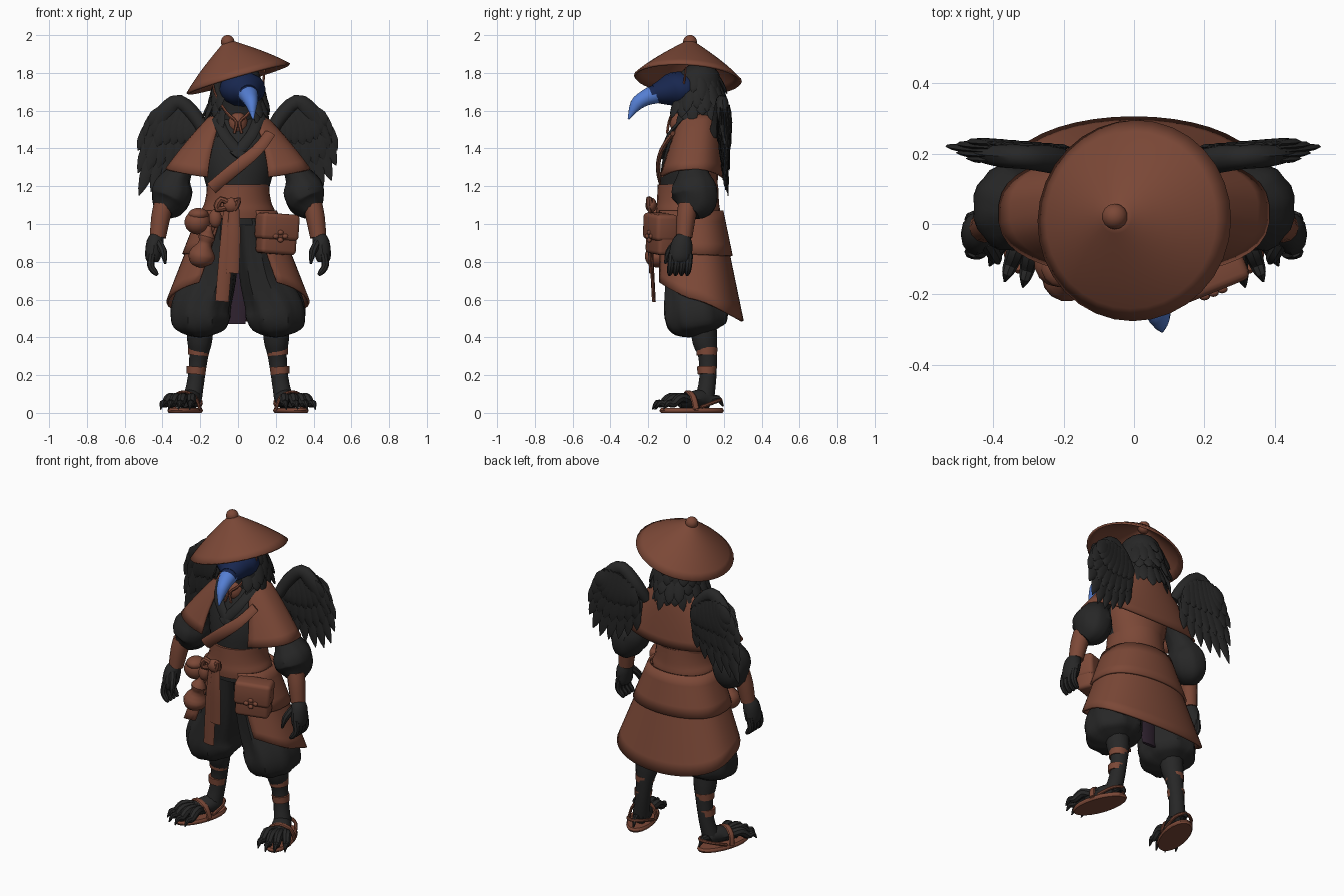
import bpy, bmesh, math, random
from math import sin, cos, pi, radians
from mathutils import Vector, Matrix

random.seed(4)
if "Cube" in bpy.data.objects:
    bpy.data.objects.remove(bpy.data.objects["Cube"])


def material(name, rgb):
    m = bpy.data.materials.new(name)
    m.use_nodes = True
    m.diffuse_color = (*rgb, 1)
    bsdf = m.node_tree.nodes["Principled BSDF"]
    bsdf.inputs["Base Color"].default_value = (*rgb, 1)
    bsdf.inputs["Roughness"].default_value = 0.8
    return m


BROWN = material("brown cloth", (0.2, 0.065, 0.038))
BLACK = material("black feather", (0.02, 0.02, 0.02))
NAVY = material("navy face", (0.009, 0.02, 0.078))
BLUE = material("blue beak", (0.09, 0.21, 0.65))
PLUM = material("plum lining", (0.03, 0.017, 0.03))
parts = []


def finish(name, bm, mats, rule=None):
    bmesh.ops.recalc_face_normals(bm, faces=bm.faces)
    if rule:
        for f in bm.faces:
            f.material_index = rule(f)
    me = bpy.data.meshes.new(name)
    bm.to_mesh(me)
    bm.free()
    ob = bpy.data.objects.new(name, me)
    bpy.context.collection.objects.link(ob)
    for m in mats if isinstance(mats, list) else [mats]:
        me.materials.append(m)
    parts.append(ob)
    return ob


def tube(name, pts, mat, n=12, ref=(1, 0, 0), flute=0, rule=None, bm=None, smooth=3):
    """Smooth path of (x, y, z, radius[, second radius]) skinned with ellipses."""
    own, bm = bm is None, bm or bmesh.new()
    p = [Vector(q if len(q) == 5 else (*q, q[3])) for q in pts]
    path = []
    for i in range(len(p) - 1):
        a, b, c, d = p[max(i - 1, 0)], p[i], p[i + 1], p[min(i + 2, len(p) - 1)]
        for s in range(smooth):
            t = s / smooth
            path.append(b + (c - a) * t / 2 + (a * 2 - b * 5 + c * 4 - d) * t * t / 2
                        + (b * 3 - a - c * 3 + d) * t ** 3 / 2)
    path.append(p[-1])
    rings = []
    for i, q in enumerate(path):
        tan = (path[min(i + 1, len(path) - 1)] - path[max(i - 1, 0)])
        tan = Vector(tan[:3]).normalized()
        side = Vector(ref)
        side = (side - tan * side.dot(tan)).normalized()
        up = tan.cross(side)
        ring = []
        for k in range(n):
            t = 2 * pi * k / n
            f = 1 + flute * cos(8 * t + i * 0.25)
            ring.append(bm.verts.new(Vector(q[:3]) + (side * cos(t) * max(q[3], 0.002)
                                                      + up * sin(t) * max(q[4], 0.002)) * f))
        rings.append(ring)
    for r, s in zip(rings, rings[1:]):
        for k in range(n):
            bm.faces.new((r[k], r[(k + 1) % n], s[(k + 1) % n], s[k]))
    bm.faces.new(rings[0])
    bm.faces.new(rings[-1])
    return finish(name, bm, mat, rule) if own else None


def sheet(name, fn, nu, nv, mat, thick):
    """Thin cloth from a function of u and v in 0..1."""
    bm = bmesh.new()
    g = [[bm.verts.new(fn(i / nu, j / nv)) for j in range(nv + 1)] for i in range(nu + 1)]
    for i in range(nu):
        for j in range(nv):
            bm.faces.new((g[i][j], g[i + 1][j], g[i + 1][j + 1], g[i][j + 1]))
    bmesh.ops.remove_doubles(bm, verts=bm.verts, dist=0.0005)
    ob = finish(name, bm, mat)
    mod = ob.modifiers.new("thickness", "SOLIDIFY")
    mod.thickness, mod.offset = thick, 0
    return ob


def ball(name, loc, size, mat):
    bm = bmesh.new()
    bmesh.ops.create_uvsphere(bm, u_segments=14, v_segments=9, radius=1)
    bmesh.ops.transform(bm, verts=bm.verts, matrix=Matrix.Translation(loc) @ Matrix.Diagonal((*size, 1)))
    return finish(name, bm, mat)


def box(name, loc, size, mat, turn):
    bm = bmesh.new()
    bmesh.ops.create_cube(bm, size=1)
    bmesh.ops.scale(bm, verts=bm.verts, vec=size)
    bmesh.ops.bevel(bm, geom=bm.edges[:], offset=0.022, segments=3, affect="EDGES", profile=0.5)
    ob = finish(name, bm, mat)
    ob.location, ob.rotation_euler = loc, turn
    return ob


def feather(bm, root, tip, width, ref=(1, 0, 0)):
    a, b = Vector(root), Vector(tip)
    tube("", [(*a.lerp(b, t), width * w, 0.009 * w + 0.002)
              for t, w in ((0, 0.5), (0.4, 1), (0.8, 0.8), (1, 0.05))], None, 6, ref, bm=bm, smooth=2)


def boxy(c):
    """Cosine pushed outwards, for flatter fronts and backs."""
    return math.copysign(abs(c) ** 0.75, c)


# Straw hat, tilted to one side
tilt = Vector((-0.29, 0.06, 1)).to_track_quat("Z", "Y")
base = Vector((0, 0.01, 1.775))


def hat_point(u, v):
    r, t = 0.01 + 0.272 * v, 2 * pi * u
    z = 0.2 * (1 - v) + 0.006 * sin(pi * v) - 0.008 * v ** 6
    return base + tilt @ Vector((r * cos(t), r * sin(t), z))


sheet("hat", hat_point, 32, 8, BROWN, 0.012)
ball("hat_knob", base + tilt @ Vector((0, 0, 0.197)), (0.037, 0.037, 0.037), BROWN)

# Head, face mask, beak and ruff
tube("head", [(0, 0.06, 1.5, .1), (0, 0.06, 1.6, .11), (0.01, 0.06, 1.7, .115, .125),
              (0, 0.06, 1.79, .11, .115), (-.01, 0.05, 1.84, .05)], BLACK, 16)
tube("face", [(0.0, 0.06, 1.715, .09, .07), (0.02, -0.01, 1.715, .122, .09), (0.03, -0.07, 1.712, .115, .09),
              (0.045, -0.12, 1.7, .082, .07), (0.055, -0.17, 1.69, .05, .048)], NAVY, 16)
tube("beak", [(0.045, -0.12, 1.69, .045, .045), (0.055, -0.17, 1.685, .052, .05), (0.063, -0.22, 1.665, .043, .042),
              (0.072, -0.265, 1.63, .031, .034), (0.08, -0.305, 1.555, .004)],
     [BLUE, NAVY], 14, rule=lambda f: int(f.calc_center_median().y > -0.2 and f.normal.z > 0.2))
bm = bmesh.new()
for row, (z, r) in enumerate(((1.8, .1), (1.74, .12), (1.68, .13), (1.61, .12))):
    for k in range(15):
        t = radians(-48 + 276 * (k + 0.5 * (row % 2)) / 14.5)
        drop = random.uniform(0.1, 0.15)
        out = r + random.uniform(0.03, 0.06)
        feather(bm, (r * cos(t), .06 + r * sin(t), z), (out * cos(t), .06 + out * sin(t), z - drop),
                0.032, (-sin(t), cos(t), 0))
finish("neck_feathers", bm, BLACK)
ball("throat", (0, -0.01, 1.53), (0.055, 0.075, 0.07), BROWN)
for s in (1, -1):
    tube("chin_cord", [(s * .14, 0, 1.83, .006), (s * .125, -.02, 1.7, .006), (s * .06, -.07, 1.59, .008),
                       (s * .01, -.09, 1.54, .008), (s * .02, -.1, 1.48, .008)], BROWN, 6)

# Torso with brown back, chest strap and crossed collar
tube("torso", [(0, .02, 1.0, .18, .15), (0, .015, 1.15, .16, .15), (0, .02, 1.3, .19, .15),
               (0, .04, 1.45, .18, .125), (0, .06, 1.57, .1, .08)], [BLACK, BROWN], 24,
     rule=lambda f: int(f.normal.y > 0.1))
tube("chest_strap", [(.17, -.07, 1.48, .03, .012), (.1, -.13, 1.39, .032, .012), (-.02, -.148, 1.29, .034, .012),
                     (-.14, -.125, 1.19, .034, .012)], BROWN, 8)
for s in (1, -1):
    tube("collar", [(s * .11, -.01, 1.56, .03, .012), (s * .07, -.09, 1.47, .03, .012),
                    (s * -.02, -.128, 1.36, .03, .012)], BLACK, 8)


# Shoulder cape, open at the front
def cape_point(u, v):
    t = (2 * u - 1) * radians(144 + 11 * v)
    drop = 1.59 - v * (0.325 + 0.025 * cos(2 * t))
    return (sin(t) * (.115 + .265 * v ** .85), .065 - .035 * v + boxy(cos(t)) * (.085 + .09 * v ** .7), drop)


sheet("cape", cape_point, 36, 7, BROWN, 0.014)

# Waist sash
tube("waist_sash", [(0, .01, 1.03, .195, .168), (0, .01, 1.07, .195, .17), (0, .01, 1.11, .178, .165),
                    (0, .01, 1.16, .168, .162), (0, .01, 1.21, .165, .16)], BROWN, 24)


# Coat skirt in two tiers, low at the back and open at the front
def skirt(top, hem, puff):
    def point(u, v):
        t = (2 * u - 1) * radians(152 - 10 * v)
        z = top + v * (hem(1 - cos(t)) - top)
        w = (1.06 - z) / 0.58
        return (sin(t) * (.19 + .228 * w + puff), .02 + .035 * w + boxy(cos(t)) * (.16 + .085 * w + puff), z)
    return point


sheet("skirt_lower", skirt(1.04, lambda d: .485 + .115 * d, 0), 36, 8, BROWN, 0.014)
sheet("skirt_upper", skirt(1.07, lambda d: .83 + .01 * d, .013), 36, 4, BROWN, 0.014)
tube("lining", [(-.01, .1, .85, .05, .01), (-.01, .11, .65, .06, .01), (-.01, .12, .47, .05, .01)], PLUM, 8)

# Wing outlines differ, the right one hanging lower at its tip
inner = [(.21, 1.28), (.27, 1.23), (.33, 1.2), (.395, 1.18)]
outer = {1: [(.45, 1.19), (.495, 1.23), (.52, 1.31), (.525, 1.39)],
         -1: [(.46, 1.17), (.525, 1.15), (.53, 1.27), (.53, 1.39)]}

for s in (1, -1):
    side = "left_" if s > 0 else "right_"

    def limb(name, pts, mat, **kw):
        return tube(side + name, [(s * q[0], *q[1:]) for q in pts], mat, **kw)

    # Wings
    bm = bmesh.new()
    for layer, (reach, width) in enumerate(((1, .042), (.72, .046), (.45, .046))):
        for k, (x, z) in enumerate(inner + outer[s]):
            f = k / 7
            root = Vector((.23 + .17 * f, .195 + .01 * f, 1.56 + .15 * f * (1.33 - f)))
            tip = root.lerp(Vector((x, .19 + .1 * (x - .2), z)), reach)
            for off in ((-1, 1) if layer else (0.4,)):
                y = .012 * layer * off
                feather(bm, (s * root.x, root.y + y, root.z), (s * tip.x, tip.y + y, tip.z), width)
    finish(side + "wing_feathers", bm, BLACK)
    limb("wing_arm", [(.17, .15, 1.47, .03), (.22, .18, 1.56, .04), (.31, .19, 1.645, .034, .04),
                      (.38, .195, 1.595, .034, .05), (.44, .205, 1.51, .025, .04), (.49, .21, 1.42, .01)], BLACK,
         ref=(0, 1, 0))

    # Sleeve, bracer and hand
    limb("sleeve", [(.19, .04, 1.42, .04, .05), (.26, .035, 1.34, .045, .06), (.315, .04, 1.26, .07, .085),
                    (.34, .045, 1.2, .104, .117), (.357, .045, 1.14, .106, .123), (.375, .035, 1.1, .088, .11),
                    (.395, .015, 1.065, .05, .06)], BLACK, n=24, flute=.03)
    limb("bracer", [(.395, .01, 1.1, .052), (.41, 0, 1.03, .05), (.425, -.01, .93, .043)], BROWN)
    limb("palm", [(.425, -.01, .94, .035), (.44, -.02, .9, .045, .055), (.45, -.03, .83, .042, .06),
                  (.45, -.03, .8, .03, .05)], BLACK)
    for k in range(4):
        y = -.075 + .031 * k
        limb("finger", [(.455, y, .84, .02), (.462, y - .005, .78, .019), (.44, y - .01, .745, .016),
                        (.425, y - .012, .73, .008)], BLACK, n=8)
    limb("thumb", [(.42, -.05, .9, .022), (.395, -.09, .85, .02), (.385, -.11, .79, .006)], BLACK, n=8)

    # Baggy trousers, shin and wraps
    limb("trouser", [(.09, 0, 1.06, .09, .12), (.1, .02, .88, .1, .13), (.13, .035, .72, .12, .14),
                     (.185, .05, .59, .152, .163), (.2, .055, .51, .16, .17), (.2, .06, .455, .14, .15),
                     (.2, .065, .425, .09, .1), (.2, .068, .41, .04, .05)], BLACK, n=32, flute=.045)
    limb("shin", [(.2, .09, .48, .07), (.203, .1, .38, .066), (.208, .115, .3, .05), (.222, .115, .18, .045),
                  (.24, .1, .08, .05)], BLACK)
    for x, z, r in ((.207, .325, .057), (.22, .225, .052)):
        limb("shin_wrap", [(x, .11, z + .02, r), (x + .003, .11, z - .02, r - .003)], BROWN)

    # Clawed foot on a sandal, turned outwards
    foot = [tube(side + "sole", [(0, 0, 0, .075, .17), (0, 0, .012, .082, .178), (0, 0, .026, .075, .17)], BROWN, 20),
            tube(side + "foot", [(-s * .01, .11, .06, .04), (-s * .015, .06, .075, .055, .05),
                                 (0, -.02, .065, .06, .04), (0, -.07, .05, .05, .025)], BLACK),
            tube(side + "hind_claw", [(0, .1, .07, .02), (0, .145, .075, .018), (0, .175, .035, .004)], BLACK, 8),
            tube(side + "sandal_strap", [(-.082, .0, .02, .018, .008), (-.06, -.01, .085, .018, .008),
                                         (0, -.02, .112, .018, .008), (.06, -.01, .085, .018, .008),
                                         (.082, 0, .02, .018, .008)], BROWN, 8, (0, 1, 0)),
            tube(side + "heel_strap", [(-.07, .03, .03, .01), (-.05, .12, .06, .01), (0, .16, .07, .01),
                                       (.05, .12, .06, .01), (.07, .03, .03, .01)], BROWN, 8, (0, 0, 1))]
    for dx in (-.06, -.02, .02, .06):
        reach = .03 * (abs(dx) < .05)
        foot.append(tube(side + "toe", [(dx * .6, -.03, .07, .026), (dx, -.08 - reach, .08, .027),
                                        (dx * 1.2, -.125 - reach, .048, .022), (dx * 1.3, -.155 - reach, .052, .016),
                                        (dx * 1.35, -.18 - reach, .018, .003)], BLACK, 8))
    for ob in foot:
        ob.location, ob.rotation_euler = (s * .28, .03, 0), (0, 0, s * radians(17))

# Sash knot and hanging tails
ball("knot", (-.035, -.185, 1.1), (.045, .03, .04), BROWN)
for path in ([(-.05, -.18, 1.1), (-.06, -.185, .9), (-.085, -.17, .59)],
             [(-.02, -.19, 1.1), (-.022, -.195, .95), (-.03, -.185, .74)]):
    tube("sash_tail", [(*q, w, .01) for q, w in zip(path, (.025, .035, .036))], BROWN, 8)
for x in (-.09, .0):
    tube("knot_loop", [(-.035, -.19, 1.1, .014), (x, -.195, 1.13, .018), (x - .02, -.19, 1.08, .018),
                       (-.035, -.19, 1.09, .012)], BROWN, 8, (0, 1, 0))

# Right hip: gourd and pouch
tube("gourd", [(-.15, -.15, .99, .012), (-.155, -.15, .965, .02), (-.165, -.155, .93, .045), (-.175, -.155, .895, .035),
               (-.19, -.15, .84, .07), (-.195, -.15, .79, .055), (-.195, -.15, .77, .01)], BROWN, 14)
ball("pouch", (-.215, -.11, 1.01), (.07, .07, .065), BROWN)
ball("pouch_flap", (-.21, -.12, 1.05), (.055, .06, .035), BROWN)
ball("small_pouch", (-.12, -.165, 1.03), (.035, .03, .05), BROWN)

# Left hip: satchel with flap and leaf ornament
turn = (0, radians(4), radians(22))
box("satchel", (.205, -.13, .945), (.2, .11, .21), BROWN, turn)
box("satchel_flap", (.207, -.135, .985), (.215, .125, .14), BROWN, turn)
for dx, dz in ((-.025, 0), (.025, 0), (0, .02), (0, -.02)):
    ball("ornament", (.225 + dx, -.195 + dx * .4, .935 + dz), (.016, .012, .013), BROWN)

# Shade softly, keeping creases
bpy.ops.object.select_all(action="DESELECT")
for ob in parts:
    ob.select_set(True)
bpy.context.view_layer.objects.active = parts[0]
bpy.ops.object.shade_smooth_by_angle(angle=radians(35))
